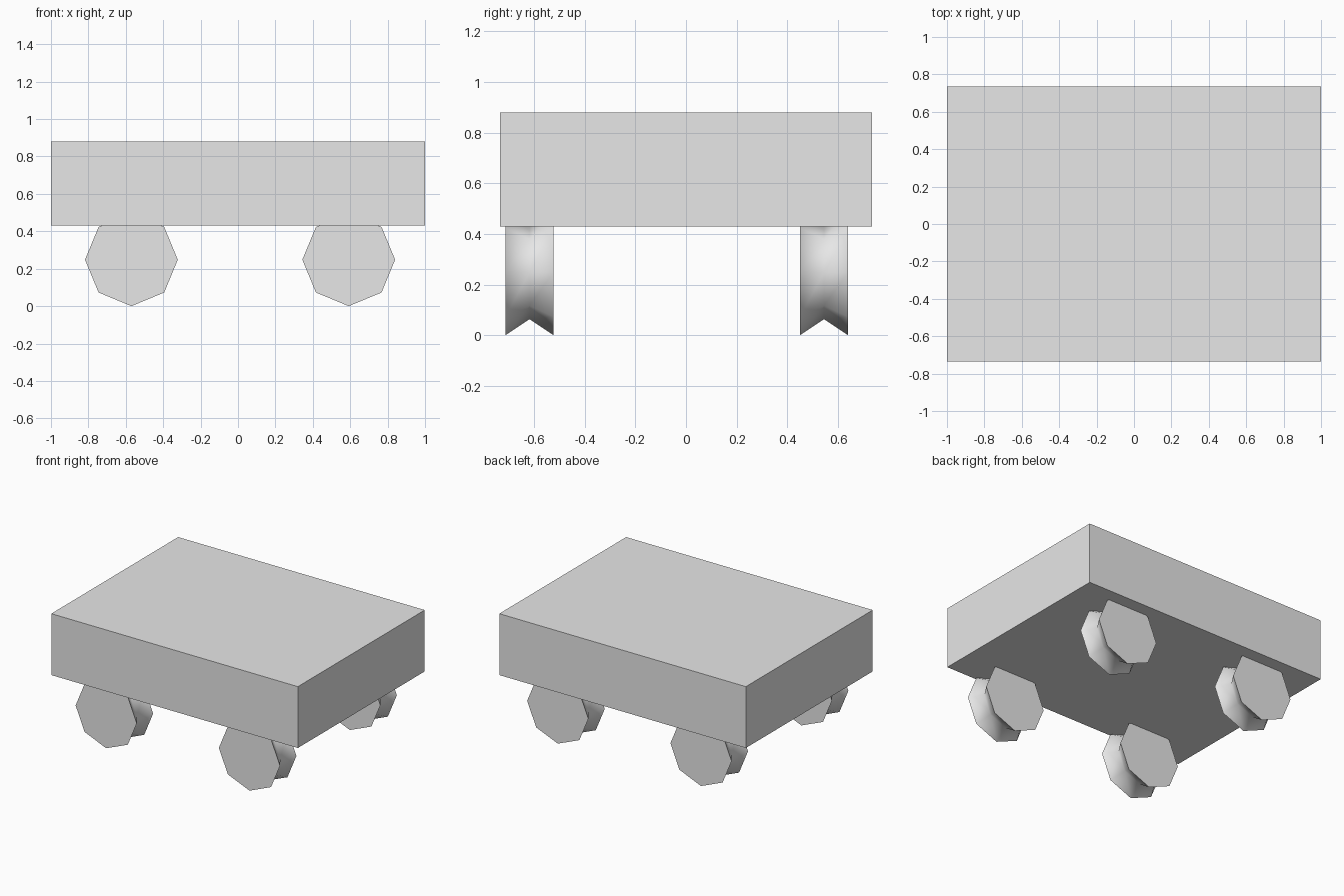
import bpy, bmesh, math

cube = bpy.data.objects.get("Cube")
if cube:
    bpy.data.objects.remove(cube, do_unlink=True)

grey = bpy.data.materials.new("light_grey")
grey.use_nodes = True
grey.diffuse_color = (0.8, 0.8, 0.8, 1)
grey.node_tree.nodes["Principled BSDF"].inputs["Base Color"].default_value = (0.8, 0.8, 0.8, 1)


def add_object(name, bm, location):
    bmesh.ops.recalc_face_normals(bm, faces=bm.faces[:])
    mesh = bpy.data.meshes.new(name)
    bm.to_mesh(mesh)
    bm.free()
    mesh.materials.append(grey)
    obj = bpy.data.objects.new(name, mesh)
    obj.location = location
    bpy.context.collection.objects.link(obj)
    return obj


def add_wheel(name, x, y):
    """Octagonal wheel whose tread pinches to a smaller ring in the middle."""
    radius, waist, half_width, sides = 0.248, 0.185, 0.095, 8
    bm = bmesh.new()
    rings = []
    for r, offset in ((radius, -half_width), (waist, 0), (radius, half_width)):
        angles = [math.tau * i / sides for i in range(sides)]
        rings.append([bm.verts.new((r * math.cos(a), offset, r * math.sin(a))) for a in angles])
    for a, b in zip(rings, rings[1:]):
        for i in range(sides):
            j = (i + 1) % sides
            bm.faces.new((a[i], a[j], b[j], b[i])).smooth = True
    # Flat caps with crisp rims
    for ring in (rings[0], rings[-1]):
        cap = bm.faces.new(ring)
        for edge in cap.edges:
            edge.smooth = False
    add_object(name, bm, (x, y, radius))


# Box body
body = bmesh.new()
bmesh.ops.create_cube(body, size=1)
bmesh.ops.scale(body, vec=(2, 1.47, 0.45), verts=body.verts[:])
add_object("body", body, (0, 0, 0.655))

# Four wheels, set slightly off centre
for side, x in (("right", -0.57), ("left", 0.592)):
    for end, y in (("front", -0.618), ("back", 0.545)):
        add_wheel(f"{end}_{side}_wheel", x, y)
